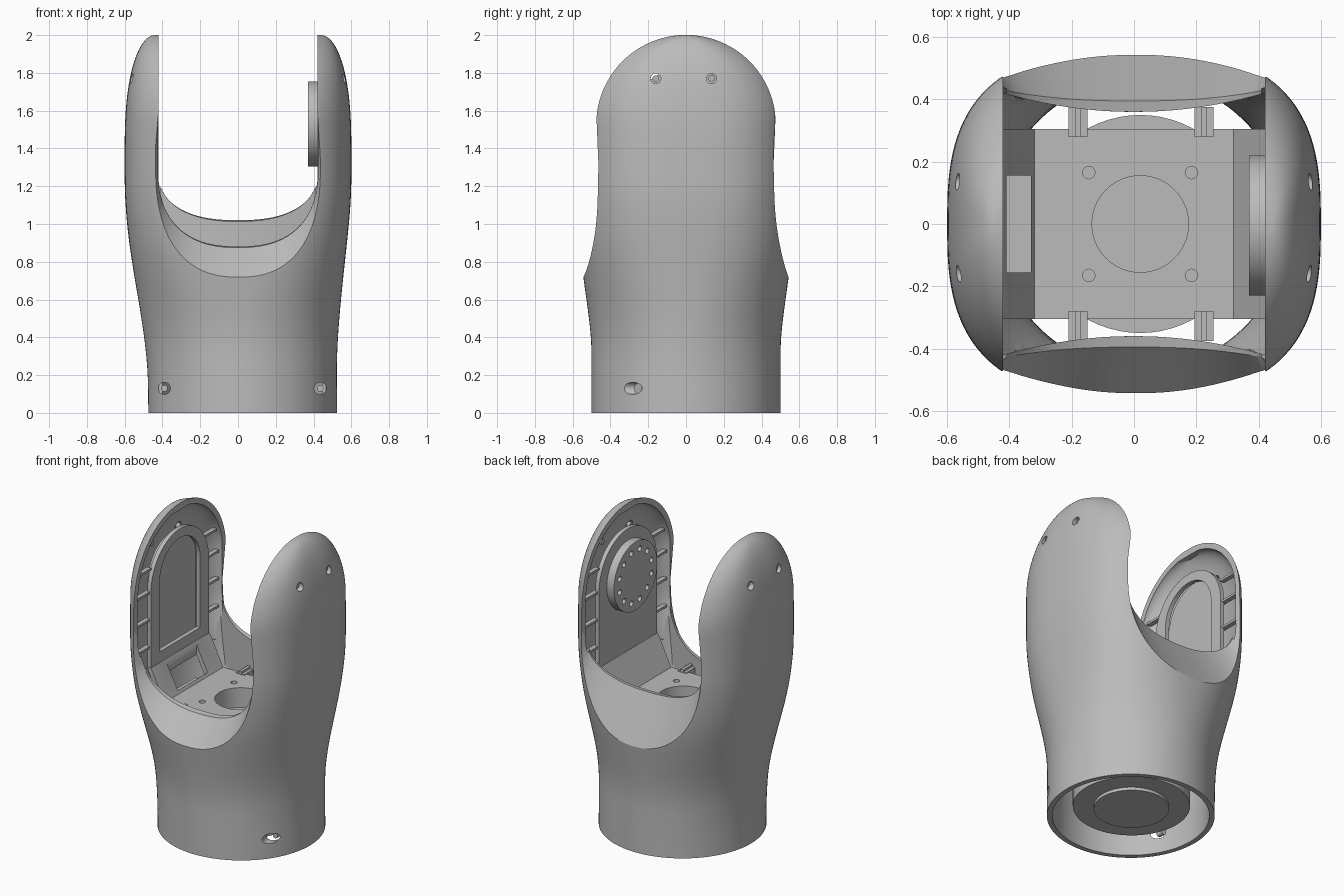
import bpy, bmesh, math
from math import sin, cos, pi, sqrt

if "Cube" in bpy.data.objects:
    bpy.data.objects.remove(bpy.data.objects["Cube"])

grey = bpy.data.materials.new("plain grey")
grey.use_nodes = True
grey.diffuse_color = (0.5, 0.5, 0.5, 1)
grey.node_tree.nodes["Principled BSDF"].inputs["Base Color"].default_value = (0.5, 0.5, 0.5, 1)


# ---- helpers ----
def loft(name, rings):
    """Closed solid through equal-length rings of points."""
    bm = bmesh.new()
    rows = [[bm.verts.new(p) for p in r] for r in rings]
    n = len(rows[0])
    for lo, hi in zip(rows, rows[1:]):
        for i in range(n):
            j = (i + 1) % n
            bm.faces.new((lo[i], lo[j], hi[j], hi[i]))
    bm.faces.new(rows[0][::-1])
    bm.faces.new(rows[-1])
    bmesh.ops.recalc_face_normals(bm, faces=bm.faces)
    mesh = bpy.data.meshes.new(name)
    bm.to_mesh(mesh)
    bm.free()
    mesh.materials.append(grey)
    ob = bpy.data.objects.new(name, mesh)
    bpy.context.scene.collection.objects.link(ob)
    return ob


def prism(name, pts, axis, lo, hi):
    """Extrude a 2D outline along an axis."""
    put = {"x": lambda p, d: (d, p[0], p[1]),
           "y": lambda p, d: (p[0], d, p[1]),
           "z": lambda p, d: (p[0], p[1], d)}[axis]
    return loft(name, [[put(p, d) for p in pts] for d in (lo, hi)])


def circle(u, v, r, n=48):
    return [(u + r * cos(2 * pi * i / n), v + r * sin(2 * pi * i / n)) for i in range(n)]


def rod(name, axis, u, v, r, lo, hi, n=48):
    return prism(name, circle(u, v, r, n), axis, lo, hi)


def box(name, x, y, z):
    return prism(name, [(x[0], y[0]), (x[1], y[0]), (x[1], y[1]), (x[0], y[1])], "z", *z)


def arch(r, bottom, top):
    """Outline with a flat foot and a round head."""
    head = [(r * cos(pi * i / 32), top - r + r * sin(pi * i / 32)) for i in range(33)]
    return [(r, bottom)] + head + [(-r, bottom)]


def cut(ob, cutters):
    for c in cutters:
        m = ob.modifiers.new("cut", "BOOLEAN")
        m.operation, m.solver, m.object = "DIFFERENCE", "EXACT", c
    bpy.context.view_layer.update()
    deps = bpy.context.evaluated_depsgraph_get()
    mesh = bpy.data.meshes.new_from_object(ob.evaluated_get(deps))
    ob.modifiers.clear()
    ob.data = mesh
    for c in cutters:
        bpy.data.objects.remove(c)


def smooth(t):
    t = min(max(t, 0), 1)
    return t * t * (3 - 2 * t)


def signed(v, p):
    return math.copysign(abs(v) ** p, v)


# ---- body dimensions by height ----
TOP, AXIS, GAP = 2.0, 1.525, 0.42


def half_x(z):
    if z < 1.4:
        return 0.5 + 0.1 * smooth((z - 0.15) / 1.1)
    return 0.44 + 0.16 * sqrt(max(0, 1 - ((z - 1.4) / 0.6) ** 2.4))


def round_head(z, r):
    return r * sqrt(max(0, 1 - (max(0, z - AXIS) / r) ** 2))


def power(z):
    return 2 + 0.8 * smooth((z - 0.35) / 0.9)


def half_y(z):
    if z < 1.25:
        return 0.5 + 0.061 * smooth((z - 0.3) / 0.65)
    n = power(z)
    return round_head(z, 0.476) / (1 - (GAP / half_x(z)) ** n) ** (1 / n)


def section(z, inset, count=128):
    cx, n = 0.025 * (1 - smooth(z)), power(z)
    a, b = half_x(z) - inset, half_y(z) - inset
    turn = [2 * pi * i / count for i in range(count)]
    return [(cx + a * signed(cos(t), 2 / n), b * signed(sin(t), 2 / n), z) for t in turn]


# ---- outer shell ----
heights = [AXIS * i / 40 for i in range(40)]
heights += [AXIS + 0.4745 * sin(pi / 2 * i / 24) for i in range(25)]
shell = loft("outer_shell", [section(z, 0) for z in heights])

# lower hollow, its front and back walls bowing inward under the saddle
rings = []
for i in range(37):
    z = -0.05 + 1.28 * i / 36
    spare = 0.2 * (1 - smooth((z - 0.45) / 0.3))
    ring = []
    for x, y, _ in section(z, 0.032):
        limit = 0.36 + 0.06 * min(1, (x / GAP) ** 2) + spare
        ring.append((x, max(-limit, min(limit, y)), z))
    rings.append(ring)
cutters = [loft("hollow", rings)]


# saddle gap between the arms, with flared front and back edges
def saddle(side, low, reach):
    """U-shaped ring; reach 0 is the inner lip, 1 the outer edge."""
    ring = []
    for i in range(49):
        c, s = cos(pi * i / 48), sin(pi * i / 48)
        inner = (GAP * signed(c, 2 / 2.4), 0.395 + 0.035 * c * c, 1.28 - (1.28 - low) * abs(s) ** (2 / 2.4))
        outer = (0.442 * signed(c, 2 / 2.7), 0.542 - 0.067 * c * c, 1.35 - 0.63 * abs(s) ** (2 / 2.7))
        x, y, z = [p + (q - p) * reach for p, q in zip(inner, outer)]
        ring.append((x, side * y, z))
    end = ring[0][1]
    return [(GAP, end, 2.2), (GAP, end, 1.6)] + ring + [(-GAP, end, 1.6), (-GAP, end, 2.2)]


front = [saddle(-1, 0.875, r) for r in (0, 1, 2)]
back = [saddle(1, 1.02, r) for r in (0, 1, 2)]
far = [[(x, y, z) for x, _, z in ring] for ring, y in ((front[2], -0.8), (back[2], 0.8))]
cutters.append(loft("gap", [far[0]] + front[::-1] + back + [far[1]]))

# arm hollows
for side in (1, -1):
    rings = []
    for i in range(33):
        z = 0.95 + 1.005 * sin(pi / 2 * i / 32)
        yi = round_head(z, 0.44) - 0.04 * (1 - smooth((z - 0.95) / 0.3))
        deep = half_x(min(z + 0.02, TOP)) - 0.03 - 0.41
        ring = []
        for j in range(33):
            u = -pi / 2 + pi * j / 32
            ring.append((side * (0.41 + deep * cos(u) ** 0.9), yi * sin(u), z))
        rings.append(ring)
    cutters.append(loft("arm_hollow", rings))

# screw holes and screws
for x in (-0.39, 0.435):
    cutters.append(rod("hole", "y", x, 0.13, 0.032, -0.6, -0.2, 24))
    rod("base_screw", "y", x, 0.13, 0.018, -0.235, -0.19, 16)
for side in (1, -1):
    for y in (-0.16, 0.135):
        ends = sorted((side * 0.5, side * 0.65))
        cutters.append(rod("hole", "x", y, 1.77, 0.027, *ends, 24))
        rod("arm_screw", "x", y, 1.77, 0.017, *sorted((side * 0.51, side * 0.545)), 16)
cut(shell, cutters)

# ---- inner bracket: floor with sloping ends ----
half = [(0.32, 0.83), (0.42, 1.03), (0.45, 1.03), (0.34, 0.8)]
outline = half + [(-x, z) for x, z in reversed(half)]
bracket = prism("bracket_floor", outline, "y", -0.305, 0.305)
motor = rod("motor_housing", "z", 0.02, 0, 0.35, 0.07, 0.8, 64)
cutters = [rod("hole", "z", 0.02, 0, 0.155, 0.7, 0.95)]
for x in (-0.145, 0.185):
    for y in (-0.165, 0.165):
        cutters.append(rod("hole", "z", x, y, 0.02, 0.7, 0.95, 16))
cutters.append(box("slot", (-0.41, -0.33), (-0.155, 0.155), (0.7, 1.2)))
cut(bracket, cutters)
cut(motor, [rod("hole", "z", 0.02, 0, 0.155, 0.7, 0.95)])
rod("motor_end_cap", "z", 0.02, 0, 0.225, 0.05, 0.08, 64)
box("slot_floor", (-0.43, -0.3), (-0.17, 0.17), (0.77, 0.785))

# floor tabs
for x in (-0.18, 0.225):
    for side in (1, -1):
        box("floor_tab", (x - 0.03, x + 0.03), sorted((side * 0.28, side * 0.375)), (0.79, 0.835))
        box("tab_ridge", (x - 0.01, x + 0.01), sorted((side * 0.28, side * 0.375)), (0.835, 0.85))

# ---- arm plates ----
prism("drive_plate", arch(0.3, 1.02, 1.83), "x", 0.422, 0.45)
idle = prism("idle_plate", arch(0.3, 1.02, 1.83), "x", -0.45, -0.422)
cut(idle, [prism("opening", arch(0.21, 1.1, 1.77), "x", -0.5, -0.4)])
prism("idle_recess", arch(0.24, 1.06, 1.79), "x", -0.49, -0.475)

# joint disc with a ring of bolt holes
disc = rod("joint_disc", "x", -0.005, 1.53, 0.225, 0.37, 0.43, 64)
bolts = []
for i in range(12):
    t = 2 * pi * (i + 0.5) / 12
    bolts.append(rod("hole", "x", -0.005 + 0.17 * cos(t), 1.53 + 0.17 * sin(t), 0.018, 0.3, 0.4, 16))
cut(disc, bolts)

# ribs between shell and plates
for sx in (1, -1):
    for sy in (1, -1):
        for z in (1.15, 1.33, 1.51, 1.66):
            reach = 0.425 if z < 1.6 else 0.4
            box("arm_rib", sorted((sx * 0.435, sx * 0.465)), sorted((sy * 0.28, sy * reach)), (z, z + 0.015))

# ---- smooth shading with sharp edges kept ----
bpy.ops.object.select_all(action="DESELECT")
for ob in bpy.context.scene.objects:
    if ob.type == "MESH":
        ob.select_set(True)
        bpy.context.view_layer.objects.active = ob
bpy.ops.object.shade_smooth_by_angle(angle=math.radians(30))
